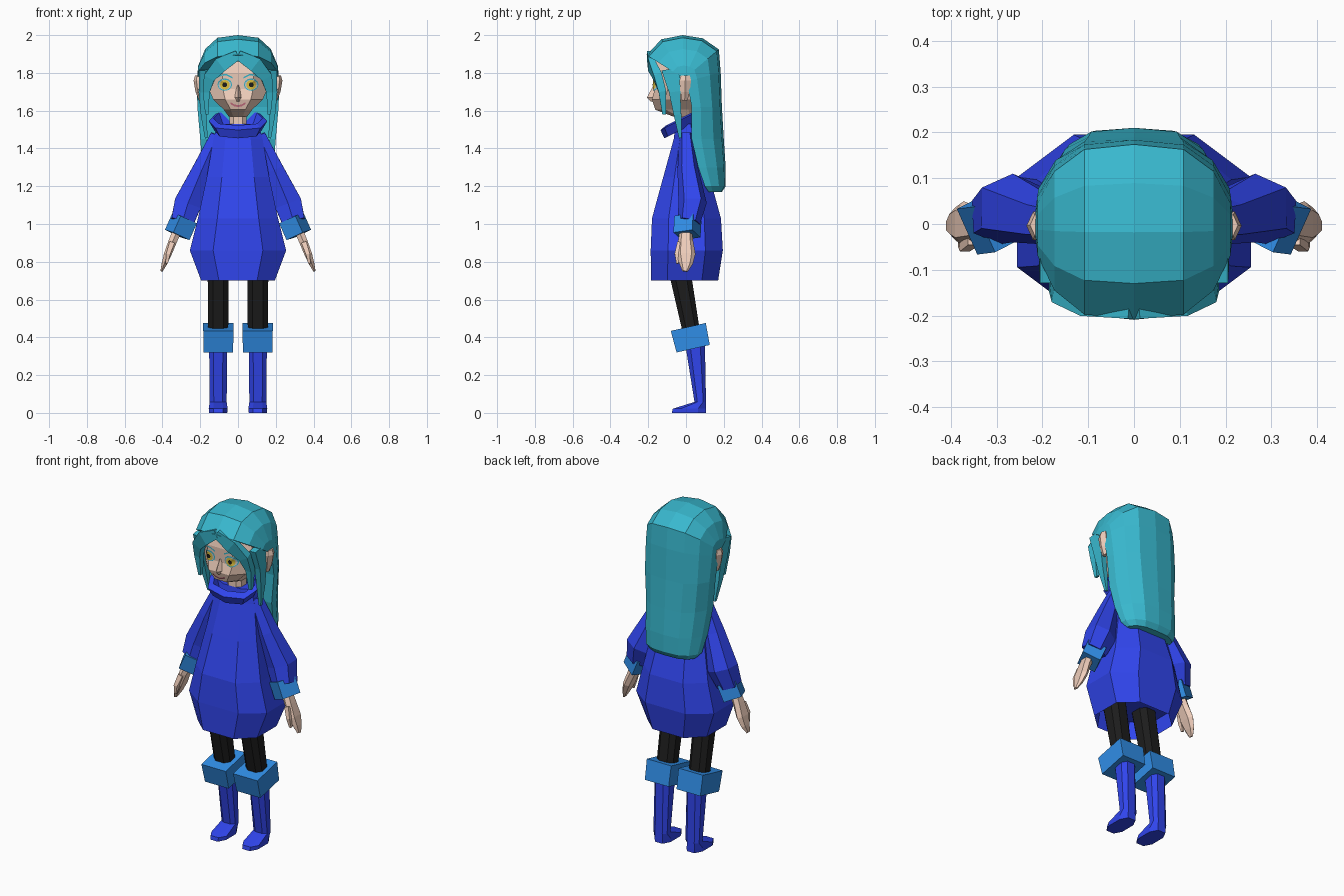
import bpy, bmesh
from math import sin, cos, pi, radians
from mathutils import Vector
from mathutils.bvhtree import BVHTree

if "Cube" in bpy.data.objects:
    bpy.data.objects.remove(bpy.data.objects["Cube"])

COLORS = dict(skin=(.87, .62, .5), hair=(.04, .48, .62), dress=(.03, .06, .85), cuff=(.03, .27, .8),
              black=(.012, .012, .012), iris=(.75, .55, .05), lip=(.65, .18, .25), white=(.9, .9, .9))
MATS = {}
for key, c in COLORS.items():
    MATS[key] = bpy.data.materials.new(key)
    MATS[key].diffuse_color = (*c, 1)


def make(name, verts, faces, color, mirror=False):
    bm = bmesh.new()
    vs = [bm.verts.new(v) for v in verts]
    for f in faces:
        bm.faces.new([vs[i] for i in f])
    bmesh.ops.remove_doubles(bm, verts=bm.verts, dist=1e-5)
    bmesh.ops.recalc_face_normals(bm, faces=bm.faces)
    me = bpy.data.meshes.new(name)
    bm.to_mesh(me)
    bm.free()
    me.materials.append(MATS[color])
    ob = bpy.data.objects.new(name, me)
    bpy.context.collection.objects.link(ob)
    if mirror:
        ob.modifiers.new("mirror", 'MIRROR').use_mirror_merge = False
    return ob


def loft(name, rings, color, mirror=False, closed=False):
    """Skin a list of equal-length rings; caps the ends, or joins them if closed."""
    n, m = len(rings[0]), len(rings)
    faces = [(k * n + i, k * n + (i + 1) % n, (k + 1) % m * n + (i + 1) % n, (k + 1) % m * n + i)
             for k in range(m if closed else m - 1) for i in range(n)]
    if not closed:
        faces += [tuple(range(n)), tuple(range((m - 1) * n, m * n))]
    return make(name, [p for r in rings for p in r], faces, color, mirror)


def polygon(n, off=.5, power=.75):
    """Boxy regular section scaled to fit -1..1."""
    pts = []
    for i in range(n):
        a = 2 * pi * (i + off) / n
        s, c = sin(a), cos(a)
        pts.append((abs(s) ** power * (1 if s > 0 else -1), abs(c) ** power * (1 if c > 0 else -1)))
    mx, my = max(p[0] for p in pts), max(p[1] for p in pts)
    return [(x / mx, y / my) for x, y in pts]


def zring(z, w, y0, y1, cx=0, n=8, off=.5, slope=0):
    cy, ry = (y0 + y1) / 2, (y1 - y0) / 2
    return [(cx + w * u, cy + ry * v, z + slope * ry * v) for u, v in polygon(n, off)]


def tube(name, stations, color, n=6, twist=0, mirror=True):
    """Stations are (x, y, z, radius along y, radius across)."""
    P = [Vector(s[:3]) for s in stations]
    rings = []
    for i, s in enumerate(stations):
        d = (P[min(i + 1, len(P) - 1)] - P[max(i - 1, 0)]).normalized()
        u = (Vector((0, 1, 0)) - d * d.y).normalized()
        v = d.cross(u)
        ct, st = cos(twist), sin(twist)
        ring = []
        for a, b in polygon(n):
            a, b = a * s[3], b * s[4]
            ring.append(P[i] + u * (a * ct - b * st) + v * (a * st + b * ct))
        rings.append(ring)
    return loft(name, rings, color, mirror)


# Dress with a recessed hem
loft("dress", [zring(*r) for r in [
    (.80, .20, -.16, .16), (.70, .195, -.185, .17), (.86, .255, -.187, .195), (1.03, .212, -.18, .185),
    (1.25, .165, -.12, .125), (1.45, .13, -.065, .07), (1.53, .11, -.055, .05)]], "dress")

# Tilted collar band
loft("collar", [zring(*r, off=0, slope=.5) for r in [
    (1.495, .125, -.115, .05), (1.545, .155, -.135, .055), (1.56, .13, -.105, .045),
    (1.50, .10, -.085, .035)]], "dress", closed=True)

# Sleeves, cuffs and hands
tube("sleeves", [(.11, 0, 1.47, .035, .035), (.19, .01, 1.29, .055, .05), (.265, .035, 1.11, .075, .072),
                 (.295, .015, 1.01, .06, .06)], "dress")
tube("sleeve_cuffs", [(.283, .01, 1.03, .055, .052), (.322, .005, .942, .055, .052)],
     "cuff", n=4, twist=radians(25))
tube("hands", [(.315, 0, .98, .03, .024), (.345, -.002, .91, .04, .022), (.372, 0, .84, .05, .02),
               (.39, 0, .79, .036, .014), (.405, -.005, .75, .015, .006)], "skin")
tube("thumbs", [(.35, -.03, .90, .016, .014), (.37, -.047, .84, .013, .011), (.378, -.045, .79, .006, .006)],
     "skin", n=4)

# Legs, boot cuffs and boots
tube("legs", [(.105, -.045, .81, .06, .056), (.105, .03, .42, .045, .053)], "black", n=8)
tube("boot_cuffs", [(.104, .012, .455, .095, .08), (.104, .038, .34, .09, .078)], "cuff", n=4)
loft("boots", [zring(*r, cx=.105) for r in [
    (0, .048, -.075, .107), (.022, .05, -.07, .107), (.058, .045, .045, .106), (.37, .048, -.005, .10)]],
    "dress", mirror=True)

# Head, neck, nose, ears
head = loft("head", [zring(*r) for r in [
    (1.57, .05, -.07, .05), (1.605, .075, -.163, .07), (1.66, .132, -.18, .10), (1.715, .155, -.165, .12),
    (1.80, .16, -.17, .14), (1.89, .14, -.15, .13)]], "skin")
loft("neck", [zring(1.46, .046, -.055, .035), zring(1.62, .046, -.055, .035)], "skin")
loft("nose", [zring(*r, n=4, off=0) for r in [
    (1.648, .016, -.185, -.14), (1.67, .02, -.207, -.14), (1.735, .008, -.172, -.14)]], "skin")
loft("ears", [zring(*r, n=6) for r in [
    (1.655, .012, -.022, .008, .195), (1.70, .03, -.03, .02, .195), (1.76, .036, -.035, .027, .199),
    (1.787, .025, -.025, .02, .202)]], "skin", mirror=True)

# Face details projected onto the head
tree = BVHTree.FromPolygons([v.co for v in head.data.vertices], [p.vertices for p in head.data.polygons])


def on_face(x, z, lift):
    hit = tree.ray_cast(Vector((x, -1, z)), Vector((0, 1, 0)))[0]
    return (x, hit.y - lift, z)


def disc(name, x, z, rx, rz, lift, color, n=12):
    verts = [on_face(x, z, lift)] + [on_face(x + rx * cos(2 * pi * i / n), z + rz * sin(2 * pi * i / n), lift)
                                     for i in range(n)]
    make(name, verts, [(0, i + 1, (i + 1) % n + 1) for i in range(n)], color, True)


def stroke(name, pts, t, lift, color, mirror):
    verts = [on_face(x, z + s * t, lift) for x, z in pts for s in (-1, 1)]
    make(name, verts, [(2 * i, 2 * i + 1, 2 * i + 3, 2 * i + 2) for i in range(len(pts) - 1)], color, mirror)


disc("eyelids", .07, 1.738, .039, .033, .004, "hair")
disc("eye_whites", .07, 1.737, .034, .027, .006, "white")
disc("irises", .07, 1.737, .026, .026, .008, "iris")
disc("pupils", .07, 1.737, .012, .013, .010, "black")
stroke("eyebrows", [(.03, 1.775), (.06, 1.79), (.09, 1.788), (.115, 1.775)], .004, .005, "hair", True)
stroke("mouth", [(-.04, 1.64), (-.02, 1.628), (0, 1.624), (.02, 1.628), (.04, 1.64)], .005, .005, "lip", False)

# Hair: arched rows fanned over the head, then carried down the back
half = [(1, 0), (.97, .3), (.8, .68), (.5, .94)]
arch = half + [(0, 1)] + [(-x, r) for x, r in reversed(half)]
rows = [(-.01, 1.77, 32, .235, .217), (-.01, 1.77, 60, .24, .217), (-.01, 1.77, 88, .23, .217),
        (-.01, 1.77, 115, .235, .217), (-.01, 1.77, 140, .24, .217), (.005, 1.755, 165, .185, .218),
        (.03, 1.62, 180, .16, .215), (.03, 1.45, 180, .17, .20), (.065, 1.30, 180, .145, .188),
        (.10, 1.20, 180, .11, .175), (.12, 1.17, 180, .07, .15)]
loft("hair", [[(w * x, y - r * q * cos(radians(a)), z + r * q * sin(radians(a))) for x, q in arch]
              for y, z, a, r, w in rows], "hair")

# Parted fringe and side strands
tube("fringe", [(0, -.195, 1.895, .012, .025), (.09, -.185, 1.845, .016, .04), (.15, -.15, 1.78, .022, .03),
                (.168, -.125, 1.70, .02, .018), (.165, -.115, 1.58, .01, .008)], "hair", n=4)
tube("side_strands", [(.185, -.08, 1.82, .05, .02), (.19, -.06, 1.70, .03, .018), (.182, -.045, 1.58, .02, .015),
                      (.168, -.03, 1.455, .007, .007)], "hair", n=4)

for m in bpy.data.materials:
    if m.users and not m.is_grease_pencil:
        m.use_nodes = True
        m.node_tree.nodes["Principled BSDF"].inputs["Base Color"].default_value = m.diffuse_color
